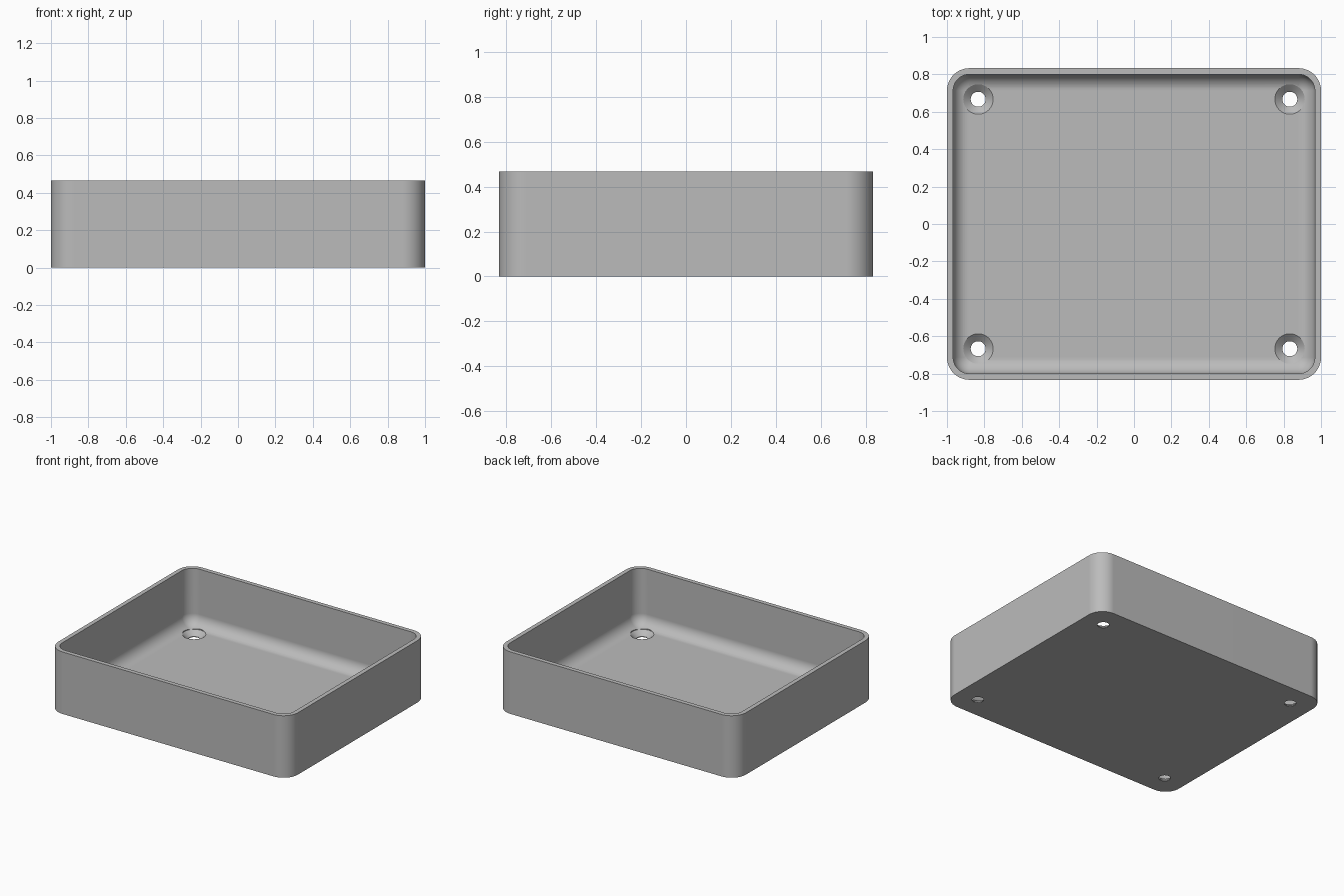
import bpy, bmesh
from math import sin, cos, pi

if "Cube" in bpy.data.objects:
    bpy.data.objects.remove(bpy.data.objects["Cube"], do_unlink=True)

HALF_X, HALF_Y, HEIGHT = 1.0, 0.833, 0.467
WALL, FLOOR = 0.033, 0.04
CORNER = 0.12            # outer corner radius
FILLET = CORNER - WALL   # inner corner and floor fillet radius
STEPS = 12

grey = bpy.data.materials.new("plain grey")
grey.use_nodes = True
colour = (0.5, 0.5, 0.5, 1)
grey.diffuse_color = colour
grey.node_tree.nodes["Principled BSDF"].inputs["Base Color"].default_value = colour


def make_object(name, bm):
    bmesh.ops.remove_doubles(bm, verts=bm.verts, dist=1e-5)
    bmesh.ops.recalc_face_normals(bm, faces=bm.faces)
    mesh = bpy.data.meshes.new(name)
    bm.to_mesh(mesh)
    bm.free()
    mesh.materials.append(grey)
    obj = bpy.data.objects.new(name, mesh)
    bpy.context.collection.objects.link(obj)
    return obj


def loft(name, rings):
    """Skin a stack of rings and cap both ends."""
    bm = bmesh.new()
    loops = [[bm.verts.new(p) for p in ring] for ring in rings]
    n = len(loops[0])
    for a, b in zip(loops, loops[1:]):
        for i in range(n):
            j = (i + 1) % n
            bm.faces.new((a[i], a[j], b[j], b[i]))
    bm.faces.new(loops[0])
    bm.faces.new(loops[-1])
    return make_object(name, bm)


def rounded_rect(inset, z):
    r = max(CORNER - inset, 0)
    cx, cy = HALF_X - inset - r, HALF_Y - inset - r
    ring = []
    for q, (sx, sy) in enumerate([(1, 1), (-1, 1), (-1, -1), (1, -1)]):
        for i in range(STEPS + 1):
            a = (q + i / STEPS) * pi / 2
            ring.append((sx * cx + r * cos(a), sy * cy + r * sin(a), z))
    return ring


def circle(x, y, r, z, n=48):
    return [(x + r * cos(2 * pi * i / n), y + r * sin(2 * pi * i / n), z) for i in range(n)]


# Open tray: outer wall, rim, inner wall, floor fillet
profile = [(0, 0), (0, HEIGHT), (WALL, HEIGHT)]
for i in range(STEPS + 1):
    a = i / STEPS * pi / 2
    profile.append((WALL + FILLET * (1 - cos(a)), FLOOR + FILLET * (1 - sin(a))))
tray = loft("tray", [rounded_rect(*p) for p in profile])

# Countersunk screw holes in the four corners
for sx in (-1, 1):
    for sy in (-1, 1):
        hole = [(0.04, -0.1), (0.04, 0.005), (0.08, FLOOR), (0.08, 0.2)]
        cutter = loft("hole_cutter", [circle(sx * 0.833, sy * 0.667, r, z) for r, z in hole])
        cut = tray.modifiers.new("screw_hole", "BOOLEAN")
        cut.object = cutter
        cut.solver = "EXACT"
        bpy.context.view_layer.objects.active = tray
        bpy.ops.object.modifier_apply(modifier=cut.name)
        bpy.data.objects.remove(cutter, do_unlink=True)

# Smooth corners and fillets, crisp rims
bpy.ops.object.select_all(action="DESELECT")
tray.select_set(True)
bpy.context.view_layer.objects.active = tray
bpy.ops.object.shade_smooth_by_angle(angle=0.52)
weighted = tray.modifiers.new("flat_walls", "WEIGHTED_NORMAL")
weighted.keep_sharp = True
